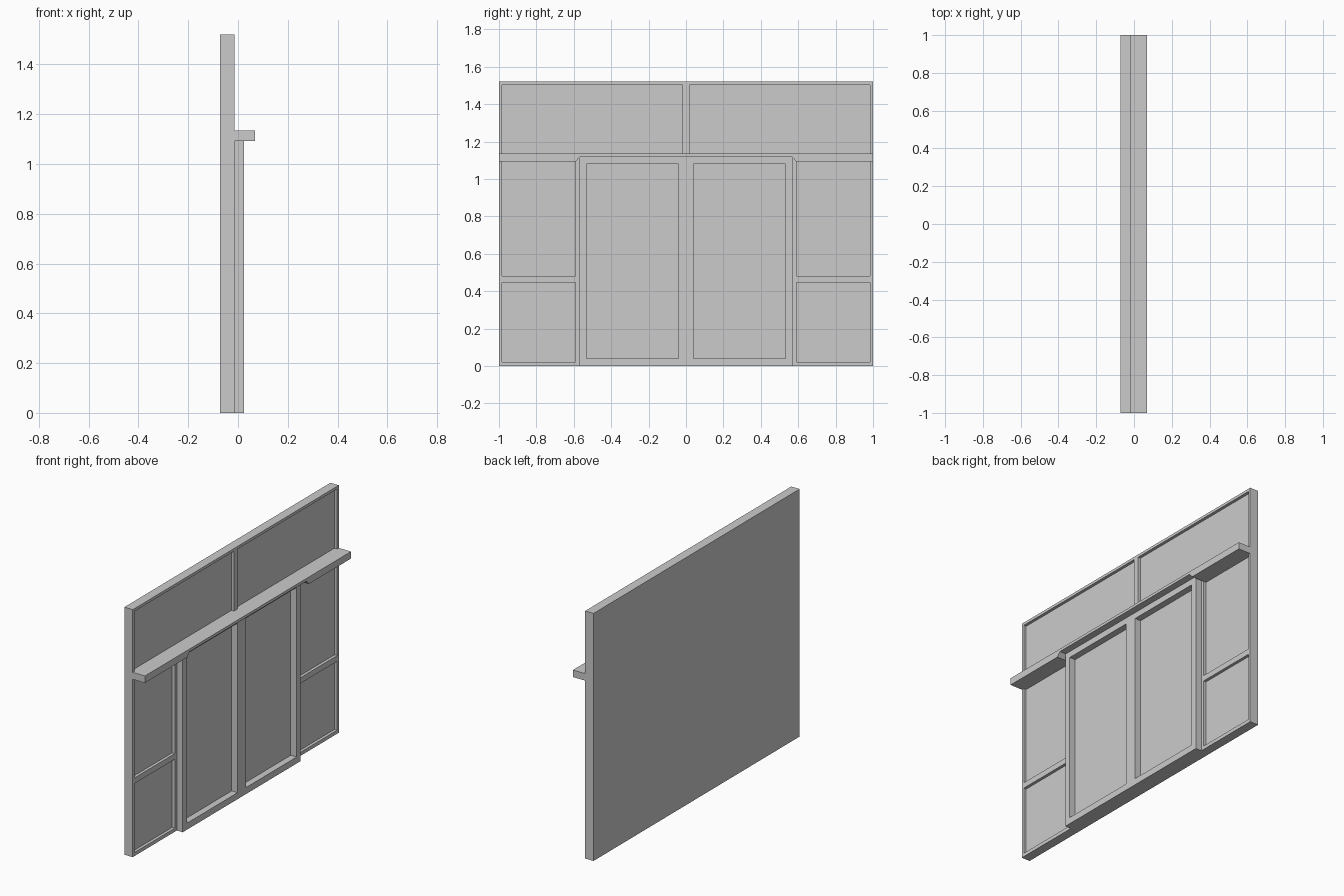
import bpy, bmesh
from mathutils import Matrix, Vector

if "Cube" in bpy.data.objects:
    bpy.data.objects.remove(bpy.data.objects["Cube"])


def boxes(name, specs):
    """One mesh object made of boxes (x0, x1, y0, y1, z0, z1)."""
    bm = bmesh.new()
    for x0, x1, y0, y1, z0, z1 in specs:
        centre = Vector(((x0 + x1) / 2, (y0 + y1) / 2, (z0 + z1) / 2))
        size = Matrix.Diagonal((x1 - x0, y1 - y0, z1 - z0, 1))
        bmesh.ops.create_cube(bm, size=1, matrix=Matrix.Translation(centre) @ size)
    return finish(name, bm)


def finish(name, bm):
    bmesh.ops.recalc_face_normals(bm, faces=bm.faces)
    mesh = bpy.data.meshes.new(name)
    bm.to_mesh(mesh)
    bm.free()
    ob = bpy.data.objects.new(name, mesh)
    bpy.context.collection.objects.link(ob)
    return ob


def cut(ob, openings, x0, x1):
    """Cut openings (y0, y1, z0, z1), mirrored across y = 0, from x0 to x1."""
    specs = []
    for y0, y1, z0, z1 in openings:
        specs += [(x0, x1, y0, y1, z0, z1), (x0, x1, -y1, -y0, z0, z1)]
    cutter = boxes(ob.name + "_cutter", specs)
    cutter.hide_render = True
    cutter.hide_viewport = True
    cutter.display_type = 'WIRE'
    mod = ob.modifiers.new("openings", 'BOOLEAN')
    mod.operation = 'DIFFERENCE'
    mod.solver = 'EXACT'
    mod.object = cutter


BACK, FACE, DOOR, LEDGE = -0.072, -0.015, 0.025, 0.068

# Wall slab with shallow recessed panels
wall = boxes("wall_frame", [(BACK, FACE, -1, 1, 0, 1.52)])
cut(wall, [(0.018, 0.983, 1.135, 1.503),
           (0.592, 0.983, 0.48, 1.092),
           (0.592, 0.983, 0.022, 0.445)], FACE - 0.018, 0.1)

# Double door frame standing proud of the wall
door = boxes("door_frame", [(FACE, DOOR, -0.572, 0.572, 0, 1.118)])
cut(door, [(0.04, 0.533, 0.04, 1.08)], -0.05, 0.1)

# Ledge with a chamfered notch over the doors
half = [(1, 1.135), (1, 1.092), (0.59, 1.092), (0.568, 1.118)]
profile = half + [(-y, z) for y, z in reversed(half)]
bm = bmesh.new()
face = bm.faces.new([bm.verts.new((FACE, y, z)) for y, z in profile])
ext = bmesh.ops.extrude_face_region(bm, geom=[face], use_keep_orig=True)
bmesh.ops.translate(bm, vec=(LEDGE - FACE, 0, 0),
                    verts=[g for g in ext["geom"] if isinstance(g, bmesh.types.BMVert)])
finish("ledge", bm)
